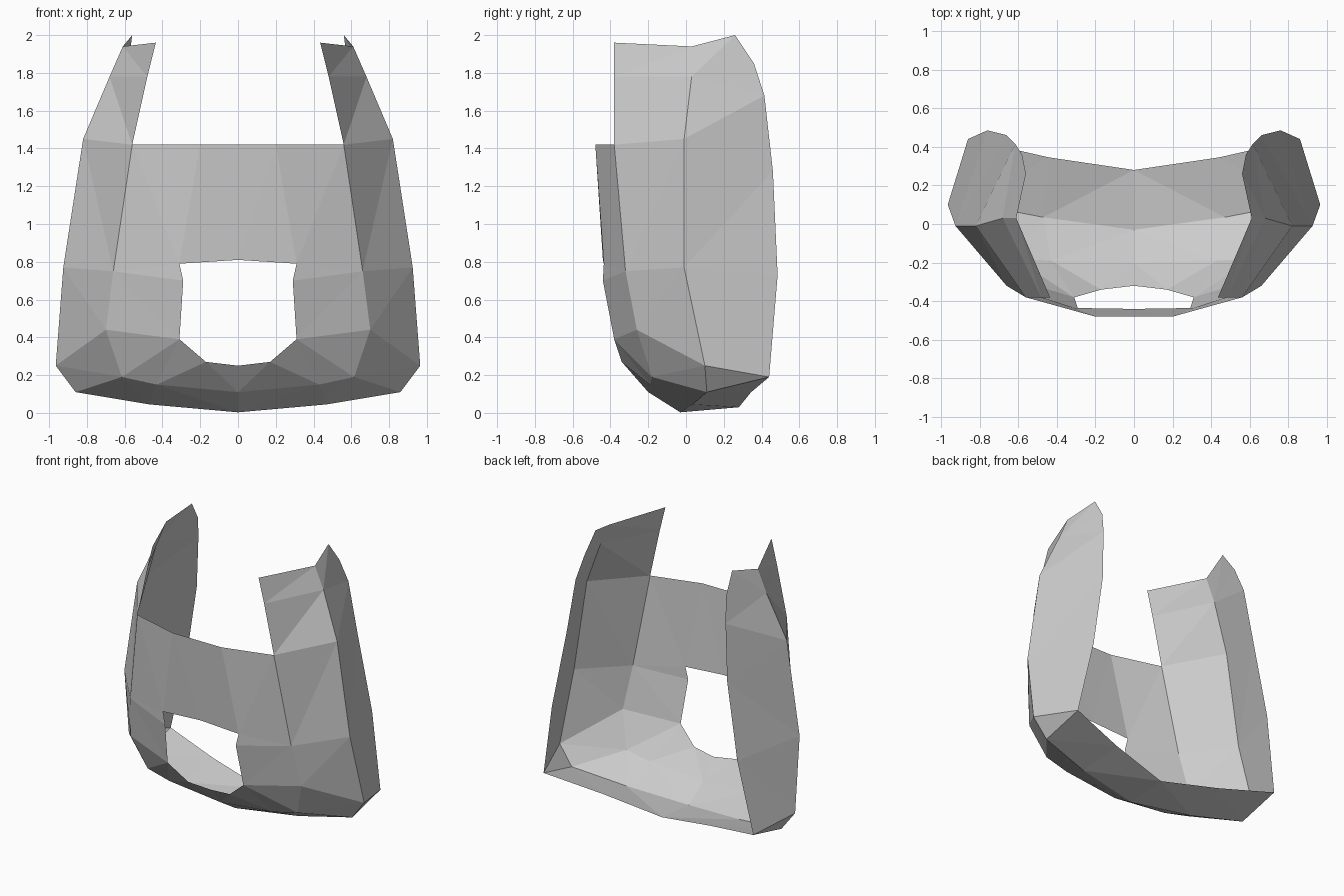
import bpy, bmesh
from mathutils import Vector

if "Cube" in bpy.data.objects:
    bpy.data.objects.remove(bpy.data.objects["Cube"])

INSIDE = Vector((0.0, 0.25, 0.9))  # point inside the shell, orients the faces


def bridge(a, b):
    """Triangulate the strip between two polylines, picking the shorter diagonal."""
    a, b = [Vector(p) for p in a], [Vector(p) for p in b]
    i = j = 0
    faces = []
    while i < len(a) - 1 or j < len(b) - 1:
        step_a = j == len(b) - 1 or (
            i < len(a) - 1 and (a[i + 1] - b[j]).length <= (b[j + 1] - a[i]).length)
        faces.append((a[i], b[j], a[i + 1] if step_a else b[j + 1]))
        i, j = (i + 1, j) if step_a else (i, j + 1)
    return faces


def shell(name, strips):
    """Make a mirrored single-skin part from pairs of edge lines."""
    bm = bmesh.new()
    for a, b in strips:
        for tri in bridge(a, b):
            bm.faces.new([bm.verts.new(p) for p in tri])
    bmesh.ops.remove_doubles(bm, verts=bm.verts, dist=0.002)
    bm.normal_update()
    for f in bm.faces:
        if f.normal.dot(f.calc_center_median() - INSIDE) < 0:
            f.normal_flip()
    mesh = bpy.data.meshes.new(name)
    bm.to_mesh(mesh)
    bm.free()
    obj = bpy.data.objects.new(name, mesh)
    bpy.context.collection.objects.link(obj)
    mirror = obj.modifiers.new("mirror", 'MIRROR')
    mirror.use_clip = True
    mirror.merge_threshold = 0.002
    return obj


# Edge lines of the right half
rear_edge = [(.56, .26, 2), (.58, .36, 1.85), (.615, .415, 1.68),
             (.66, .46, 1.28), (.76, .485, .73), (.86, .44, .19)]
side_crease = [(.61, .03, 1.94), (.68, .03, 1.78), (.82, -.01, 1.45),
               (.925, -.01, .77), (.965, .1, .25)]
front_crease = [(.435, -.38, 1.96), (.48, -.38, 1.78), (.56, -.38, 1.42),
                (.66, -.32, .75), (.70, -.26, .44), (.615, -.18, .19)]
opening_side = [(.2, -.48, 1.42), (.31, -.435, .79), (.29, -.44, .70), (.31, -.38, .39)]
opening_sill = [opening_side[-1], (.17, -.34, .27), (0, -.32, .25)]
lower_crease = [front_crease[-1], (.43, -.19, .15), (0, -.2, .11)]
keel = [(.86, .11, .11), (.47, .035, .045), (0, -.03, .003)]
floor_edge = [rear_edge[-1], (.44, .345, .11), (0, .28, .03)]
corner = [side_crease[-1]]

# Tall curved side walls
shell("side_walls", [(rear_edge, side_crease), (side_crease, front_crease)])

# Front wall with the upper band, cheeks and sill around the opening
shell("front_wall", [
    (opening_side[:2], [(0, -.48, 1.42), (0, -.44, .81)]),
    (front_crease[2:], opening_side),
    (lower_crease, opening_sill),
])

# Sloped underside, floor and the corner facets joining the sides
shell("base", [
    (lower_crease, keel),
    (keel, floor_edge),
    (corner, [front_crease[-1], keel[0], rear_edge[-1]]),
])
